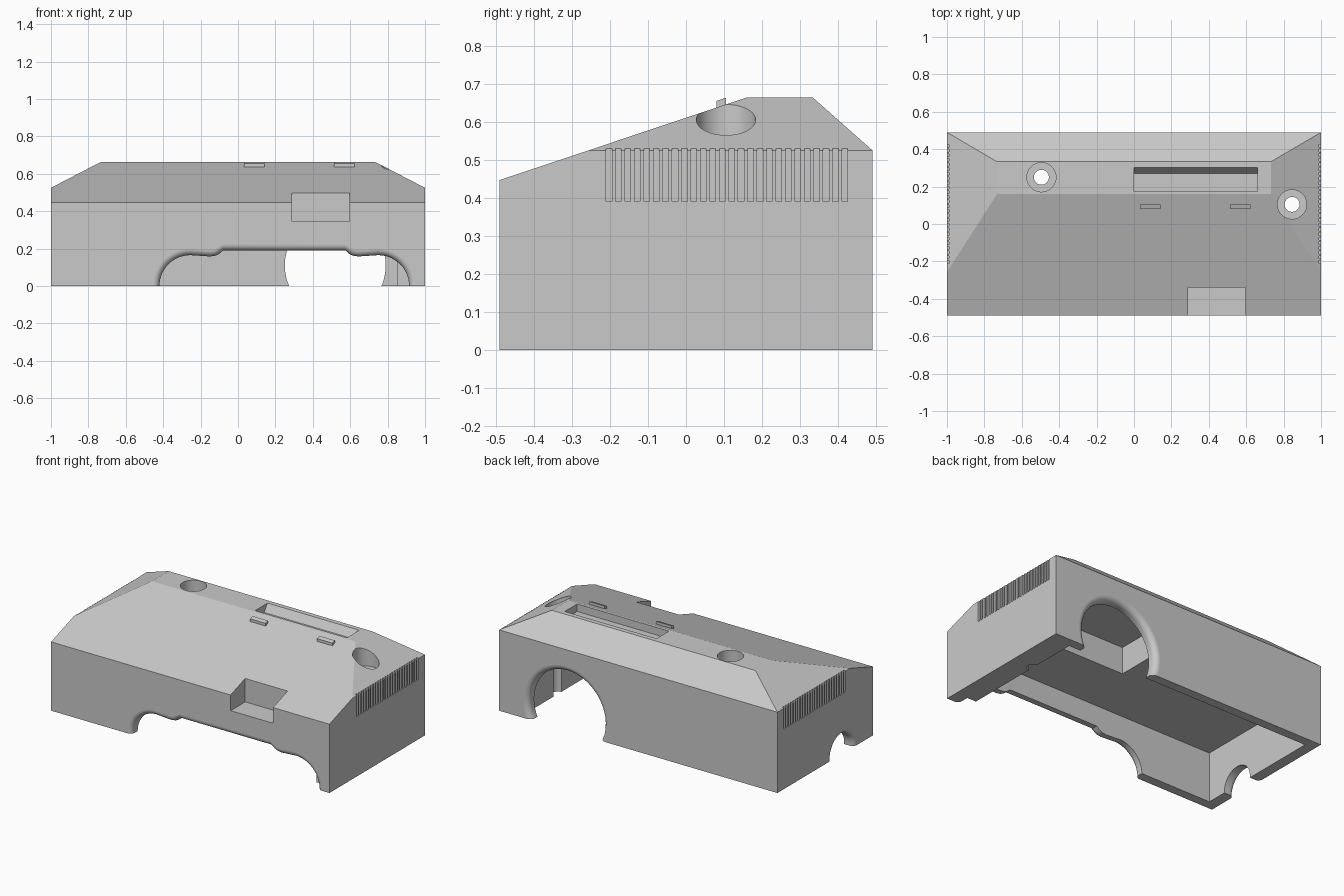
import bpy, bmesh, math
from mathutils import Vector

if "Cube" in bpy.data.objects:
    bpy.data.objects.remove(bpy.data.objects["Cube"])

grey = bpy.data.materials.new("plain grey")
grey.use_nodes = True
grey.diffuse_color = (0.59, 0.59, 0.59, 1)
grey.node_tree.nodes["Principled BSDF"].inputs["Base Color"].default_value = (0.59, 0.59, 0.59, 1)


def loft(name, rings):
    """Closed solid through a series of rings of equal length."""
    bm = bmesh.new()
    loops = [[bm.verts.new(p) for p in ring] for ring in rings]
    n = len(loops[0])
    for a, b in zip(loops, loops[1:]):
        for i in range(n):
            j = (i + 1) % n
            bm.faces.new((a[i], a[j], b[j], b[i]))
    bm.faces.new(loops[0])
    bm.faces.new(loops[-1])
    bmesh.ops.recalc_face_normals(bm, faces=bm.faces)
    mesh = bpy.data.meshes.new(name)
    bm.to_mesh(mesh)
    bm.free()
    mesh.materials.append(grey)
    obj = bpy.data.objects.new(name, mesh)
    bpy.context.collection.objects.link(obj)
    return obj


def prism_x(name, profile, x0, x1):
    return loft(name, [[(x, y, z) for y, z in profile] for x in (x0, x1)])


def box(name, x0, x1, y0, y1, z0, z1):
    return prism_x(name, [(y0, z0), (y1, z0), (y1, z1), (y0, z1)], x0, x1)


def arc(cu, cv, ru, rv, start, end, n):
    angles = [math.radians(start + (end - start) * i / n) for i in range(n + 1)]
    return [(cu + ru * math.cos(a), cv + rv * math.sin(a)) for a in angles]


def cylinder(name, x, y, r, z0, z1):
    ring = arc(x, y, r, r, 0, 360, 48)[:-1]
    return loft(name, [[(u, v, z) for u, v in ring] for z in (z0, z1)])


def subtract(target, tool):
    """Apply a boolean cut and discard the tool."""
    mod = target.modifiers.new("cut", "BOOLEAN")
    mod.operation, mod.object, mod.solver = "DIFFERENCE", tool, "EXACT"
    deps = bpy.context.evaluated_depsgraph_get()
    mesh = bpy.data.meshes.new_from_object(target.evaluated_get(deps))
    target.modifiers.clear()
    target.data = mesh
    bpy.data.objects.remove(tool)


def lipped_cutter(name, path, radius, depth, place):
    """Opening whose outer edge is rounded over; place maps (u, v, depth)."""
    normals = []
    for i in range(len(path)):
        a, b = path[max(i - 1, 0)], path[min(i + 1, len(path) - 1)]
        t = (Vector(b) - Vector(a)).normalized()
        normals.append((-t.y, t.x))
    steps = [(-0.02, radius)]
    for k in range(9):
        a = math.radians(90 * k / 8)
        steps.append((radius * (1 - math.cos(a)), radius * (1 - math.sin(a))))
    steps.append((depth, 0))
    return loft(name, [[place(u + n[0] * off, v + n[1] * off, d)
                        for (u, v), n in zip(path, normals)] for d, off in steps])


# Outer shell: side profile, then sloped shoulders
HALF, TOP = 0.49, 0.664
body = prism_x("case_body", [(-HALF, 0), (-HALF, 0.447), (0.16, TOP), (0.333, TOP),
                             (HALF, 0.525), (HALF, 0)], -1, 1)
bm = bmesh.new()
bm.from_mesh(body.data)
for s in (-1, 1):
    cut = bmesh.ops.bisect_plane(bm, geom=bm.verts[:] + bm.edges[:] + bm.faces[:],
                                 plane_co=(s, 0, 0.525), plane_no=(s * 0.14, 0, 0.27),
                                 clear_outer=True)
    edges = [e for e in cut["geom_cut"] if isinstance(e, bmesh.types.BMEdge)]
    bmesh.ops.contextual_create(bm, geom=edges)
bmesh.ops.recalc_face_normals(bm, faces=bm.faces)
bm.to_mesh(body.data)
bm.free()

# Hollow underside with a thick left wall and a taller bay behind the arch
WALL = 0.85
subtract(body, box("cavity", -0.93, WALL, -0.43, 0.43, -0.1, 0.325))
subtract(body, box("tall_bay", 0.045, WALL, -0.05, 0.43, -0.1, 0.5))

# Counterbored screw holes; the left one grooves the thick wall
for x, y in ((-0.495, 0.25), (0.845, 0.105)):
    subtract(body, cylinder("counterbore", x, y, 0.078, 0.52, 0.8))
    subtract(body, cylinder("screw_hole", x, y, 0.04, -0.1, 0.8))

# Front opening with stepped shoulders
half = [(-0.42, -0.1)] + arc(-0.255, 0, 0.165, 0.165, 180, 90, 14)
half += [(-0.15, 0.158), (-0.12, 0.162), (-0.1, 0.172), (-0.08, 0.19)]
half[0] = (half[1][0], -0.1)
path = half + [(0.495 - u, v) for u, v in reversed(half)]
subtract(body, lipped_cutter("front_opening", path, 0.033, 0.08,
                             lambda u, v, d: (u, -HALF + d, v)))

# Large round arch in the back
subtract(body, lipped_cutter("back_arch", arc(0.52, 0.11, 0.27, 0.27, 215, -35, 40), 0.035,
                             0.12, lambda u, v, d: (u, HALF - d, v)))

# Small arch low on the right side
path = [(-0.295, -0.1)] + arc(-0.18, 0.01, 0.115, 0.115, 180, 0, 24) + [(-0.065, -0.1)]
subtract(body, lipped_cutter("side_arch", path, 0.03, 0.12,
                             lambda u, v, d: (-1 + d, u, v)))

# Front notch and top recess
subtract(body, box("front_notch", 0.29, 0.595, -0.6, -0.34, 0.345, 0.8))
subtract(body, prism_x("top_recess", [(0.175, 0.8), (0.175, 0.615), (0.27, 0.615),
                                      (0.302, TOP), (0.302, 0.8)], 0, 0.66))

# Shallow vent slots along both sides
SLOTS, PITCH, WIDTH = 26, 0.0248, 0.015
for s in (-1, 1):
    comb = bmesh.new()
    for i in range(SLOTS):
        made = bmesh.ops.create_cube(comb, size=1)["verts"]
        bmesh.ops.scale(comb, vec=(0.024, WIDTH, 0.14), verts=made)
        bmesh.ops.translate(comb, vec=(s, -0.21 + WIDTH / 2 + i * PITCH, 0.46), verts=made)
    mesh = bpy.data.meshes.new("vent_slots")
    comb.to_mesh(mesh)
    comb.free()
    mesh.materials.append(grey)
    slots = bpy.data.objects.new("vent_slots", mesh)
    bpy.context.collection.objects.link(slots)
    subtract(body, slots)

# Two small raised tabs in front of the recess
parts = [body]
for side, x in (("right", 0.032), ("left", 0.512)):
    parts.append(prism_x(side + "_tab", [(0.08, 0.63), (0.105, 0.63), (0.105, 0.663),
                                         (0.08, 0.655)], x, x + 0.11))

# Smooth the rounded lips, keep the edges sharp and the large panels flat
bpy.ops.object.select_all(action="DESELECT")
for part in parts:
    part.select_set(True)
bpy.context.view_layer.objects.active = body
bpy.ops.object.shade_smooth_by_angle(angle=math.radians(25))
for face in body.data.polygons:
    if face.area > 0.015:
        face.use_smooth = False
